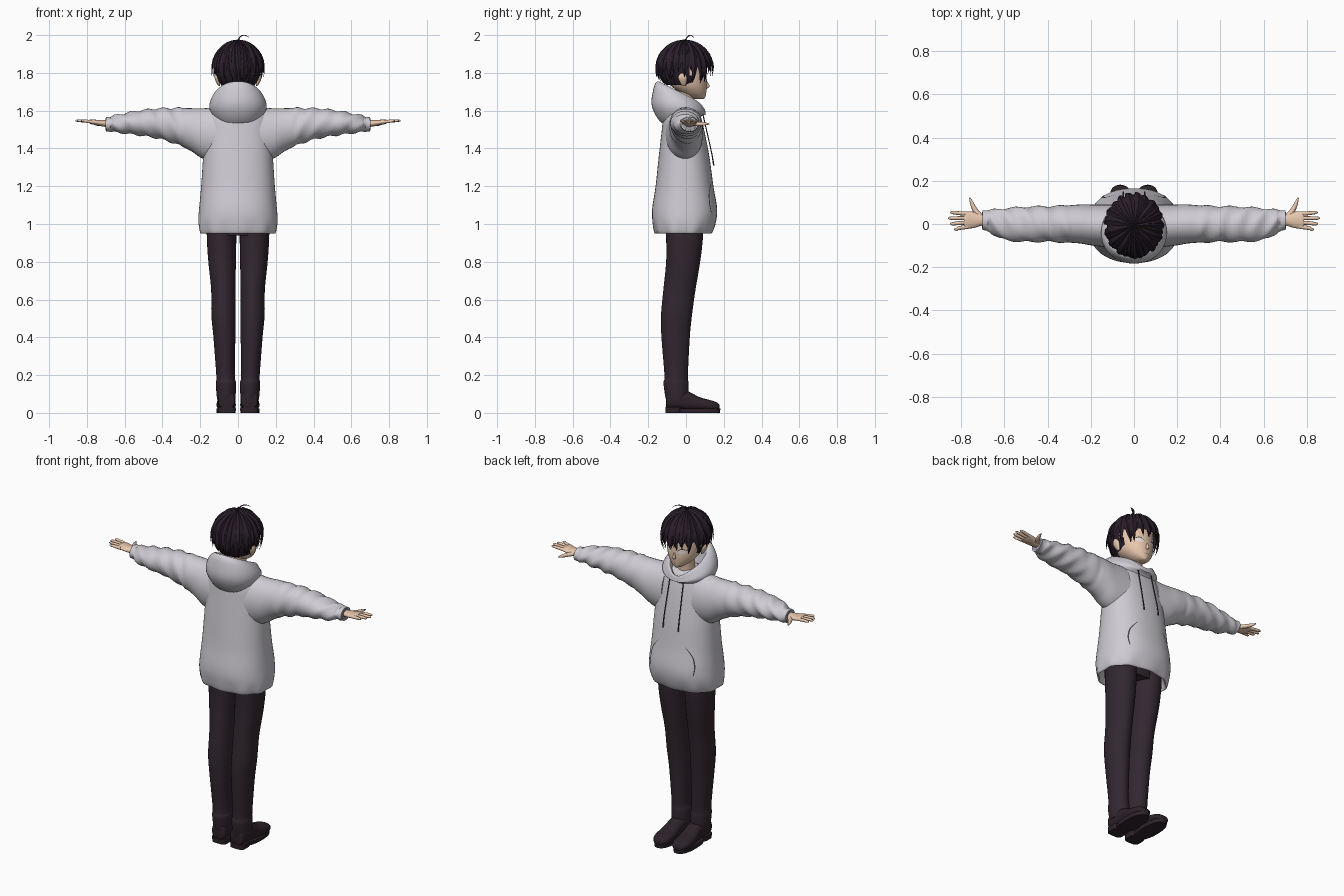
import bpy, bmesh, math, random
from mathutils import Vector

random.seed(4)
if "Cube" in bpy.data.objects:
    bpy.data.objects.remove(bpy.data.objects["Cube"])
X, Y, Z = Vector((1, 0, 0)), Vector((0, 1, 0)), Vector((0, 0, 1))


def material(name, *rgb):
    m = bpy.data.materials.new(name)
    m.use_nodes = True
    m.diffuse_color = (*rgb, 1)
    m.node_tree.nodes["Principled BSDF"].inputs["Base Color"].default_value = (*rgb, 1)
    return m


CLOTH = material("light grey cloth", .62, .60, .65)
LINING = material("grey lining", .34, .33, .38)
PANTS = material("dark plum cloth", .032, .02, .03)
LEATHER = material("dark leather", .026, .016, .023)
HAIR = material("black violet hair", .022, .013, .023)
SKIN = material("skin", .80, .57, .42)
WHITE = material("eye white", .80, .74, .70)
LINE = material("dark seam", .06, .055, .07)


def make(name, verts, faces, mat, mirror=False, angle=50):
    me = bpy.data.meshes.new(name)
    me.from_pydata([tuple(v) for v in verts], [], faces)
    bm = bmesh.new()
    bm.from_mesh(me)
    bmesh.ops.recalc_face_normals(bm, faces=bm.faces)
    bm.to_mesh(me)
    bm.free()
    me.materials.append(mat)
    ob = bpy.data.objects.new(name, me)
    bpy.context.collection.objects.link(ob)
    bpy.ops.object.select_all(action='DESELECT')
    ob.select_set(True)
    bpy.context.view_layer.objects.active = ob
    bpy.ops.object.shade_smooth_by_angle(angle=math.radians(angle))
    if mirror:
        ob.modifiers.new("mirror", 'MIRROR')
    return ob


def dense(rows, k=4):
    """Smooth curve through rows of numbers."""
    out = []
    for i in range(len(rows) - 1):
        a, b, c, d = (rows[max(0, min(len(rows) - 1, i + j))] for j in (-1, 0, 1, 2))
        for s in range(k):
            t = s / k
            out.append([q + .5 * t * (r - p + t * (2 * p - 5 * q + 4 * r - w + t * (3 * (q - r) + w - p)))
                        for p, q, r, w in zip(a, b, c, d)])
    return out + [list(rows[-1])]


def bridge(rings, n):
    """Quads between rings of n vertices, with both ends capped."""
    f = [(r * n + i, r * n + (i + 1) % n, (r + 1) * n + (i + 1) % n, (r + 1) * n + i)
         for r in range(rings - 1) for i in range(n)]
    return f + [tuple(range(n)), tuple(range((rings - 1) * n, rings * n))]


def loft(name, rows, mat, u=X, v=Y, p=2.0, n=32, k=4, tweak=None, mirror=False):
    """Rows are centre x, y, z and the two radii of a rounded section."""
    pts = dense(rows, k)
    verts = []
    for x, y, z, a, b in pts:
        for i in range(n):
            t = math.tau * i / n
            c, s = math.cos(t), math.sin(t)
            co = Vector((x, y, z)) + u * a * math.copysign(abs(c) ** (2 / p), c) \
                + v * b * math.copysign(abs(s) ** (2 / p), s)
            verts.append(tweak(co, t) if tweak else co)
    return make(name, verts, bridge(len(pts), n), mat, mirror)


def ribbon(name, path, rows, mat, side, p=2.0, mirror=True):
    """Thin painted strip on the face side of a loft; path is x, z, half width."""
    pts, verts = dense(rows), []
    for x, z, w in dense(path):
        for sgn in (-1, 1):
            px, pz = x + side[0] * w * sgn, z + side[1] * w * sgn
            for lo, hi in zip(pts, pts[1:]):
                if lo[2] <= pz <= hi[2]:
                    t = (pz - lo[2]) / (hi[2] - lo[2])
                    _, cy, _, a, b = (l + (h - l) * t for l, h in zip(lo, hi))
            verts.append((px, cy + b * max(0, 1 - abs(px / a) ** p) ** (1 / p) + .003, pz))
    make(name, verts, [(i, i + 1, i + 3, i + 2) for i in range(0, len(verts) - 2, 2)], mat, mirror)


# Hoodie body, with gathered folds at the hem
def hem_folds(co, t):
    if co.z < 1.03:
        pull = abs((t * 10 / math.tau) % 1 - .5) * .1 * (1.03 - co.z) / .08
        co.x *= 1 - pull
        co.y *= 1 - pull
    return co


BODY = [(0, -.01, 1.05, .15, .11), (0, -.01, .97, .185, .135), (0, -.015, .95, .205, .15),
        (0, -.01, 1.0, .212, .166), (0, -.007, 1.08, .206, .172), (0, -.008, 1.2, .195, .153),
        (0, -.01, 1.35, .185, .135), (0, -.015, 1.48, .175, .115), (0, -.02, 1.56, .165, .10),
        (0, -.02, 1.61, .13, .08), (0, -.02, 1.63, .07, .05)]
loft("hoodie_body", BODY, CLOTH, p=2.3, n=60, tweak=hem_folds)
ribbon("pocket_openings", [(.09, 1.22, .002), (.13, 1.17, .003), (.145, 1.11, .003), (.14, 1.06, .002)],
       BODY, LINE, (1, 0), p=2.3)


# Sleeves with wrinkles and cuffs
def wrinkles(co, t):
    if .3 < co.x < .68:
        co.z += .005 * math.sin(co.x * 75 + t * 2)
        co.y += .004 * math.sin(co.x * 60 + t * 3)
    return co


loft("sleeves", [(.10, -.01, 1.47, .10, .15), (.19, -.005, 1.48, .095, .132), (.25, 0, 1.50, .09, .113),
                 (.32, 0, 1.517, .085, .097), (.42, 0, 1.532, .082, .08), (.52, -.002, 1.535, .08, .066),
                 (.6, 0, 1.533, .072, .053), (.655, .01, 1.53, .056, .044), (.67, .014, 1.528, .048, .04),
                 (.70, .018, 1.528, .045, .038)], CLOTH, u=Y, v=Z, k=6, tweak=wrinkles, mirror=True)
loft("cuff_linings", [(.69, .018, 1.528, .04, .034), (.702, .018, 1.528, .038, .032)], LINING,
     u=Y, v=Z, k=1, mirror=True)


# Lowered hood: higher at the nape, dipping to a notch at the throat
def hood_tilt(co, t):
    rise = max(0, min(1, (co.z - 1.56) / .1))
    co.z -= co.y * (.5 * rise - .15 * (1 - rise))
    co.z -= .025 * rise * max(0, math.sin(t)) ** 6
    return co


loft("hood", [(0, -.025, 1.555, .12, .105), (0, -.04, 1.60, .15, .14), (0, -.035, 1.64, .145, .14),
              (0, -.025, 1.68, .108, .125), (0, -.022, 1.675, .092, .108), (0, -.02, 1.62, .08, .085),
              (0, -.02, 1.58, .07, .07)], CLOTH, p=2.1, n=40, tweak=hood_tilt)
loft("drawstrings", [(.045, .085, 1.60, .003, .003), (.047, .108, 1.5, .003, .003),
                     (.05, .135, 1.38, .003, .003), (.05, .147, 1.31, .004, .004)], LINE, n=8, mirror=True)

# Trousers
loft("trouser_legs", [(.062, -.05, .07, .048, .056), (.063, -.05, .1, .051, .062), (.064, -.053, .16, .053, .066),
                      (.066, -.052, .2, .049, .062), (.072, -.055, .4, .058, .075), (.077, -.05, .52, .064, .082),
                      (.078, -.035, .65, .064, .085), (.084, -.015, .8, .073, .09),
                      (.087, -.008, .92, .078, .097), (.087, -.008, 1.02, .078, .1)], PANTS, mirror=True)
loft("trouser_seat", [(0, -.01, .94, .14, .09), (0, -.01, 1.04, .15, .1)], PANTS, k=1)

# Shoes: uppers, soles and heels
loft("shoe_uppers", [(.06, -.105, .06, .03, .03), (.06, -.095, .068, .043, .048), (.06, -.03, .07, .046, .052),
                     (.06, .02, .062, .046, .048), (.062, .07, .048, .05, .036), (.063, .13, .04, .05, .027),
                     (.063, .165, .035, .038, .02), (.063, .177, .03, .022, .012)], LEATHER,
     u=X, v=Z, p=2.5, mirror=True)
loft("shoe_soles", [(.063, .065, 0, .05, .115), (.063, .065, .022, .052, .117)], LEATHER, k=1, p=2.4, mirror=True)
loft("shoe_heels", [(.06, -.068, 0, .045, .04), (.06, -.068, .03, .047, .041)], LEATHER, k=1, p=4, mirror=True)

# Hands: palm, four fingers and thumb
loft("palms", [(.66, .018, 1.53, .024, .019), (.70, .018, 1.532, .025, .018), (.74, .019, 1.536, .037, .015),
               (.775, .018, 1.541, .04, .013), (.787, .018, 1.542, .034, .009)], SKIN, u=Y, v=Z, n=20, mirror=True)
for i, finger in enumerate(("index", "middle", "ring", "little")):
    y, tip = .047 - .02 * i, (.85, .86, .852, .832)[i]
    end = y + .006 - .006 * i
    loft(finger + "_fingers", [(.765, y, 1.54, .0095, .009), (.81, (y + end) / 2, 1.545, .009, .0085),
                               (tip - .012, end, 1.547, .0075, .007), (tip, end, 1.547, .003, .003)],
         SKIN, u=Y, v=Z, n=10, mirror=True)
loft("thumbs", [(.71, .03, 1.532, .016, .012), (.735, .065, 1.53, .012, .011), (.75, .095, 1.53, .009, .009),
                (.76, .122, 1.53, .003, .003)], SKIN, u=Vector((.8, -.6, 0)), v=Z, n=12, mirror=True)

# Head, neck, ears and nose
HEAD = [(0, .07, 1.662, .014, .025), (0, .055, 1.672, .036, .047), (0, .038, 1.695, .064, .069),
        (0, .015, 1.735, .09, .096), (0, 0, 1.80, .103, .108), (0, -.005, 1.88, .1, .11),
        (0, -.005, 1.93, .07, .08), (0, -.005, 1.95, .03, .03)]
loft("head", HEAD, SKIN)
loft("neck", [(0, -.01, 1.55, .055, .055), (0, -.005, 1.63, .046, .048), (0, .005, 1.74, .048, .05)], SKIN)
loft("ears", [(.098, -.012, 1.73, .004, .008), (.104, -.014, 1.745, .009, .016),
              (.112, -.018, 1.775, .012, .024), (.112, -.02, 1.80, .006, .012)], SKIN, n=14, mirror=True)
loft("nose", [(0, .106, 1.718, .005, .005), (0, .113, 1.728, .008, .012), (0, .108, 1.755, .004, .006)], SKIN, n=12)

# Painted face details
ribbon("eye_whites", [(.022, 1.763, .002), (.034, 1.767, .011), (.05, 1.768, .013), (.066, 1.769, .003)],
       HEAD, WHITE, (0, 1))
ribbon("lashes", [(.02, 1.768, .001), (.034, 1.78, .0025), (.05, 1.783, .003), (.07, 1.774, .001)],
       HEAD, LINE, (0, 1))
ribbon("mouth", [(-.016, 1.694, .0005), (0, 1.692, .0012), (.016, 1.694, .0005)], HEAD, LINE, (0, 1), mirror=False)

# Hair cap, open over the face
bm = bmesh.new()
bmesh.ops.create_uvsphere(bm, u_segments=32, v_segments=20, radius=1)
for v in bm.verts:
    v.co = Vector((v.co.x * .124, v.co.y * .136 - .008, v.co.z * .132 + 1.828))
bare = [f for f in bm.faces if f.calc_center_median().z < (1.83 if f.calc_center_median().y > .03 else 1.74)]
bmesh.ops.delete(bm, geom=bare, context='FACES')
bm.verts.index_update()
make("hair_cap", [v.co.copy() for v in bm.verts], [[v.index for v in f.verts] for f in bm.faces], HAIR)
bm.free()

# Hair locks sweeping from the crown to pointed tips
verts, faces = [], []


def add_lock(path, width, thick):
    start, centre = len(verts), Vector((0, -.005, 1.82))
    for i, co in enumerate(path):
        t = i / (len(path) - 1)
        along = (path[min(i + 1, len(path) - 1)] - path[max(i - 1, 0)]).normalized()
        side = along.cross(co - centre).normalized()
        out = side.cross(along)
        w = width * (.35 + 1.3 * t if t < .5 else 2 * (1 - t) ** .8) + .0006
        h = thick * min(1, 2.5 * (1 - t)) + .0004
        verts.extend((co + side * w, co + out * h, co - side * w, co - out * h * .4))
    faces.extend([tuple(start + j for j in f) for f in bridge(len(path), 4)])


def scalp_lock(theta, reach, scale, flick):
    swirl, path = random.uniform(-.12, .25), []
    for i in range(10):
        t = i / 9
        phi = .06 + (reach - .06) * t
        th = theta + swirl * t * t
        r = math.sin(phi) * scale + flick * t ** 4
        path.append(Vector((.129 * r * math.cos(th), .142 * r * math.sin(th) - .007,
                            1.827 + .137 * scale * math.cos(phi))))
    add_lock(path, .021, .009)


for layer, (count, scale, flick) in enumerate(((24, .97, .03), (20, 1.0, .08), (15, 1.02, .1))):
    for i in range(count):
        theta = math.tau * (i + .5 * layer) / count + random.uniform(-.06, .06)
        front = math.sin(theta)
        if front > .8:                        # fringe
            reach = random.uniform(1.7, 1.92)
        elif front > .3:                      # locks before the ears
            reach = random.uniform(1.95, 2.2)
        elif front > -.35:                    # sides, over the ears
            reach = random.uniform(1.7, 1.95)
        else:                                 # nape
            reach = random.uniform(2.2, 2.45) - .25 * layer
        scalp_lock(theta, reach, scale, flick)
curl = dense([(0, -.01, 1.955), (.004, 0, 1.98), (.02, .015, 1.996), (.042, .03, 1.997), (.062, .042, 1.985)], 3)
add_lock([Vector(c) for c in curl], .006, .003)
make("hair_locks", verts, faces, HAIR, angle=40)
